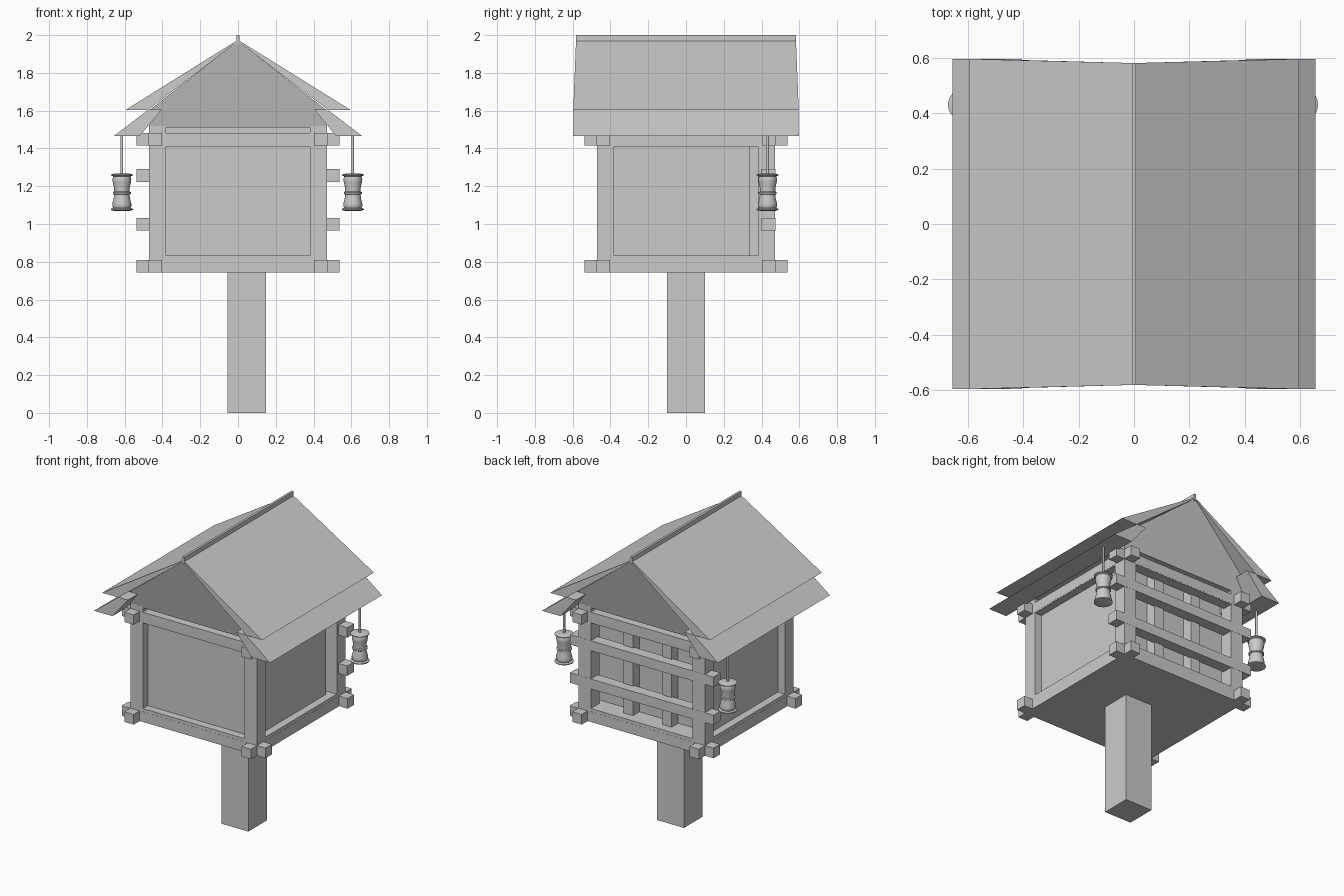
import bpy, bmesh, math

if "Cube" in bpy.data.objects:
    bpy.data.objects.remove(bpy.data.objects["Cube"])


def make(name, verts, faces):
    me = bpy.data.meshes.new(name)
    me.from_pydata(verts, [], faces)
    bm = bmesh.new()
    bm.from_mesh(me)
    bmesh.ops.recalc_face_normals(bm, faces=bm.faces)
    bm.to_mesh(me)
    bm.free()
    ob = bpy.data.objects.new(name, me)
    bpy.context.collection.objects.link(ob)
    return ob


def prism(name, profile):
    """Front-to-back solid; profile points are (x, z, half depth in y)."""
    n = len(profile)
    verts = [(x, s * d, z) for s in (-1, 1) for x, z, d in profile]
    faces = [tuple(range(n)), tuple(range(n, 2 * n))]
    faces += [(i, (i + 1) % n, n + (i + 1) % n, n + i) for i in range(n)]
    return make(name, verts, faces)


def box(name, x0, x1, y0, y1, z0, z1):
    verts = [(x, y, z) for x in (x0, x1) for y in (y0, y1) for z in (z0, z1)]
    faces = [(0, 1, 3, 2), (4, 5, 7, 6), (0, 1, 5, 4),
             (2, 3, 7, 6), (0, 2, 6, 4), (1, 3, 7, 5)]
    return make(name, verts, faces)


W, I, E = 0.472, 0.38, 0.537   # wall face, frame opening, beam end
B = 0.403                      # inner side of the beams

# Ground post, slightly off centre
box("ground_post", -0.055, 0.147, -0.1, 0.1, 0, 0.76)

# House core: recessed wall panels and floor
box("wall_panels", -0.42, 0.42, -0.42, 0.34, 0.75, 1.55)
box("floor", -W, W, -W, W, 0.742, 0.832)

# Corner posts
for sx in (-1, 1):
    for sy in (-1, 1):
        xs, ys = sorted((sx * I, sx * W)), sorted((sy * I, sy * W))
        box("corner_post", *xs, *ys, 0.742, 1.55)

# Crossing beams at the bottom and top of every wall
for s in (-1, 1):
    a, b = sorted((s * B, s * (W + 0.001)))
    for z0, z1 in ((0.742, 0.81), (1.416, 1.483)):
        box("beam_across", -E, E, a, b, z0, z1)
        box("beam_along", a, b, -E, E, z0, z1)
    a, b = sorted((s * B, s * W))
    box("top_rail_across", -I, I, a, b, 1.41, 1.482)
    box("top_rail_along", a, b, -I, I, 1.41, 1.482)

# Lattice on the back
for z0, z1 in ((0.965, 1.032), (1.223, 1.29)):
    box("lattice_rail", -E, E, 0.398, W + 0.001, z0, z1)
for x in (-0.145, 0.145):
    box("lattice_bar", x - 0.035, x + 0.035, 0.33, 0.41, 0.8, 1.45)

# Gable block leaning outwards to the ridge
prism("gable", [(-W, 1.51, 0.47), (W, 1.51, 0.47), (W, 1.6, 0.49),
                (0, 1.97, 0.58), (-W, 1.6, 0.49)])

# Tapered roof slabs, upper and lower, on both sides
for s in (-1, 1):
    prism("upper_roof", [(0, 1.975, 0.582), (s * 0.597, 1.603, 0.597),
                         (s * 0.478, 1.603, 0.595), (0, 1.968, 0.582)])
    prism("lower_roof", [(s * 0.475, 1.605, 0.596), (s * 0.657, 1.466, 0.597),
                         (s * 0.52, 1.466, 0.597), (s * 0.405, 1.605, 0.596)])
box("ridge_board", -0.008, 0.008, -0.583, 0.583, 1.955, 2.0)

# Hanging lanterns: turned profile (radius, z)
profile = [(0, 1.268), (0.035, 1.268), (0.058, 1.262), (0.058, 1.257),
           (0.046, 1.252), (0.05, 1.238), (0.048, 1.222), (0.041, 1.19),
           (0.041, 1.172), (0.048, 1.168), (0.048, 1.16), (0.041, 1.156),
           (0.043, 1.135), (0.05, 1.108), (0.05, 1.094), (0.046, 1.085),
           (0.058, 1.08), (0.058, 1.074), (0.04, 1.069), (0, 1.069)]
SEG = 24
for cx in (-0.615, 0.608):
    verts = [(cx + r * math.cos(2 * math.pi * k / SEG),
              0.432 + r * math.sin(2 * math.pi * k / SEG), z)
             for r, z in profile[1:-1] for k in range(SEG)]
    rings = len(profile) - 2
    faces = [(i * SEG + k, i * SEG + (k + 1) % SEG,
              (i + 1) * SEG + (k + 1) % SEG, (i + 1) * SEG + k)
             for i in range(rings - 1) for k in range(SEG)]
    faces += [tuple(range(SEG)), tuple(range((rings - 1) * SEG, rings * SEG))]
    lantern = make("lantern", verts, faces)
    bpy.ops.mesh.primitive_cylinder_add(vertices=12, radius=0.007, depth=0.22,
                                        location=(cx, 0.432, 1.37))
    cord = bpy.context.object
    cord.name = "lantern_cord"
    for ob in (lantern, cord):
        bpy.ops.object.select_all(action='DESELECT')
        ob.select_set(True)
        bpy.context.view_layer.objects.active = ob
        bpy.ops.object.shade_smooth_by_angle(angle=math.radians(40))
